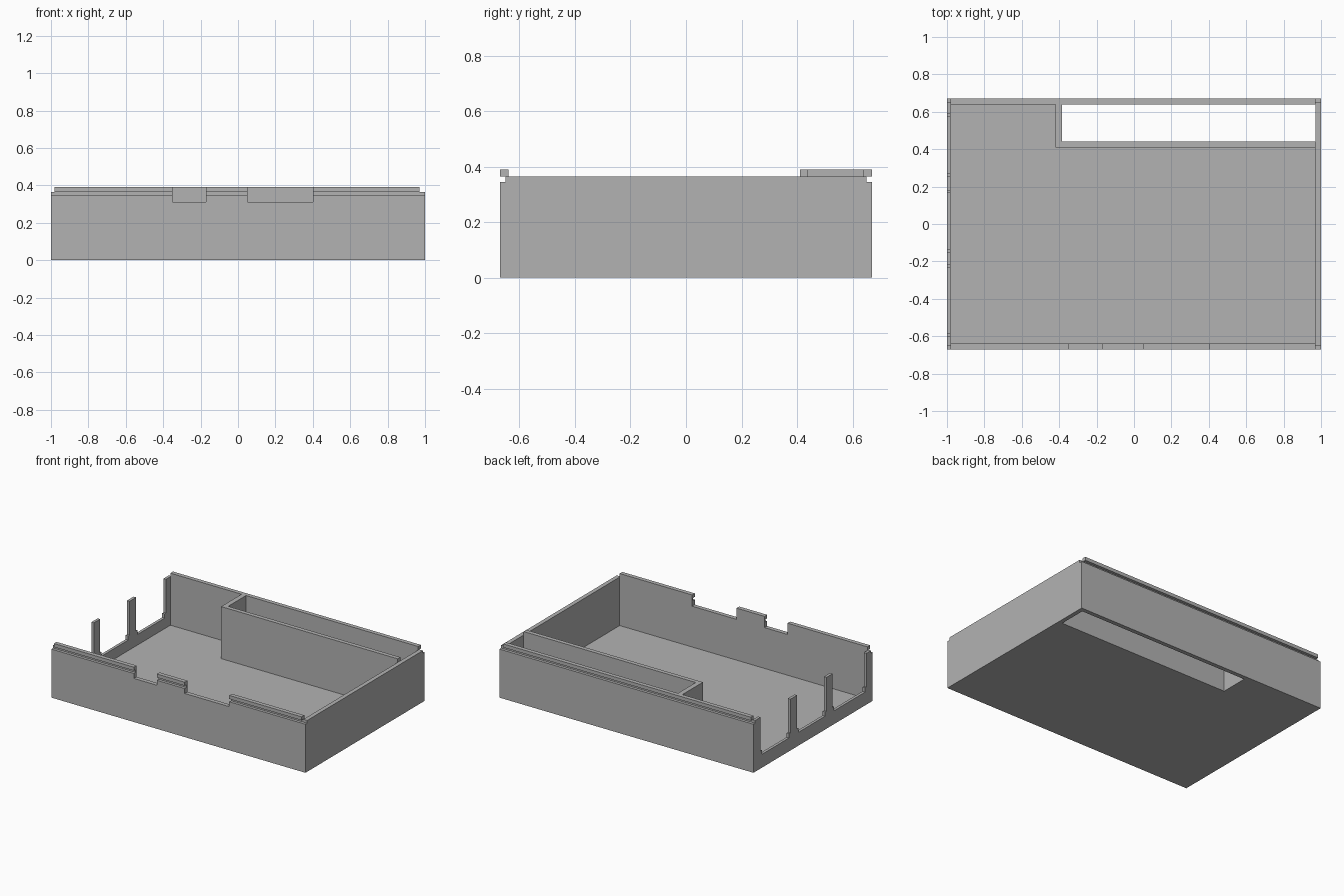
import bpy
import bmesh
from mathutils import Vector

if "Cube" in bpy.data.objects:
    bpy.data.objects.remove(bpy.data.objects["Cube"], do_unlink=True)

grey = bpy.data.materials.new("matte grey")
grey.use_nodes = True
colour = (0.45, 0.45, 0.45, 1)
grey.diffuse_color = colour
grey.node_tree.nodes["Principled BSDF"].inputs["Base Color"].default_value = colour

# Main dimensions
W, D = 1.0, 0.67            # half width and half depth
LEFT, RIGHT = -0.98, 0.97   # inner faces of the end walls
INNER = 0.64                # inner face of the long walls
FLOOR, SHOULDER, RIM, LIP = 0.02, 0.345, 0.365, 0.39
TONGUE = 0.65               # depth of the groove below the lip
NOTCH = 0.31                # bottom of the front notches


def prism(name, parts, axis):
    """Extrude (outline, start, end) parts along an axis into one object."""
    place = {"x": lambda a, b, t: (t, a, b),
             "y": lambda a, b, t: (a, t, b),
             "z": lambda a, b, t: (a, b, t)}[axis]
    bm = bmesh.new()
    for outline, start, end in parts:
        face = bm.faces.new([bm.verts.new(place(a, b, start)) for a, b in outline])
        new = bmesh.ops.extrude_face_region(bm, geom=[face])["geom"]
        verts = [g for g in new if isinstance(g, bmesh.types.BMVert)]
        bmesh.ops.translate(bm, verts=verts, vec=Vector(place(0, 0, end - start)))
    bmesh.ops.recalc_face_normals(bm, faces=bm.faces)
    mesh = bpy.data.meshes.new(name)
    bm.to_mesh(mesh)
    bm.free()
    mesh.materials.append(grey)
    obj = bpy.data.objects.new(name, mesh)
    bpy.context.collection.objects.link(obj)
    return obj


def lipped_profile(side, bottom):
    """Section of a long wall with a groove under its lip."""
    section = [(INNER, bottom), (D, bottom), (D, SHOULDER), (TONGUE, SHOULDER),
               (TONGUE, RIM), (D, RIM), (D, LIP), (INNER, LIP)]
    return [(side * y, z) for y, z in section]


# Floor, leaving the slot behind the divider open
SLOT_X, SLOT_Y = -0.385, 0.44
prism("floor", [([(LEFT, -INNER), (RIGHT, -INNER), (RIGHT, SLOT_Y),
                  (SLOT_X, SLOT_Y), (SLOT_X, INNER), (LEFT, INNER)], 0, FLOOR)], "z")

# Divider around the slot
prism("slot_divider", [([(-0.42, 0.41), (RIGHT, 0.41), (RIGHT, SLOT_Y),
                         (SLOT_X, SLOT_Y), (SLOT_X, INNER), (-0.42, INNER)],
                        FLOOR, LIP)], "z")

# Long walls: plain at the back, notched at the front
prism("back_wall", [(lipped_profile(1, 0), LEFT, RIGHT)], "x")
base = [(-INNER, 0), (-D, 0), (-D, NOTCH), (-INNER, NOTCH)]
parts = [(base, LEFT, RIGHT)]
for start, end in [(LEFT, -0.35), (-0.17, 0.05), (0.40, RIGHT)]:
    parts.append((lipped_profile(-1, NOTCH), start, end))
prism("front_wall", parts, "x")

# Solid end wall with grooved shoulders
shoulders = [(D, SHOULDER), (TONGUE, SHOULDER), (TONGUE, RIM)]
right_side = [(-D, 0), (D, 0)] + shoulders
left_side = [(-y, z) for y, z in reversed(shoulders)]
prism("solid_end_wall", [(right_side + left_side, RIGHT, W)], "x")

# Open end wall: three windows with small steps at the sill corners
SILL, STEP_Z, STEP = 0.095, 0.125, 0.015
outline = list(right_side)
for low, high in [(0.255, 0.59), (-0.15, 0.18), (-0.60, -0.22)]:
    outline += [(high, RIM), (high, STEP_Z), (high - STEP, STEP_Z),
                (high - STEP, SILL), (low + STEP, SILL),
                (low + STEP, STEP_Z), (low, STEP_Z), (low, RIM)]
prism("open_end_wall", [(outline + left_side, -W, LEFT)], "x")
